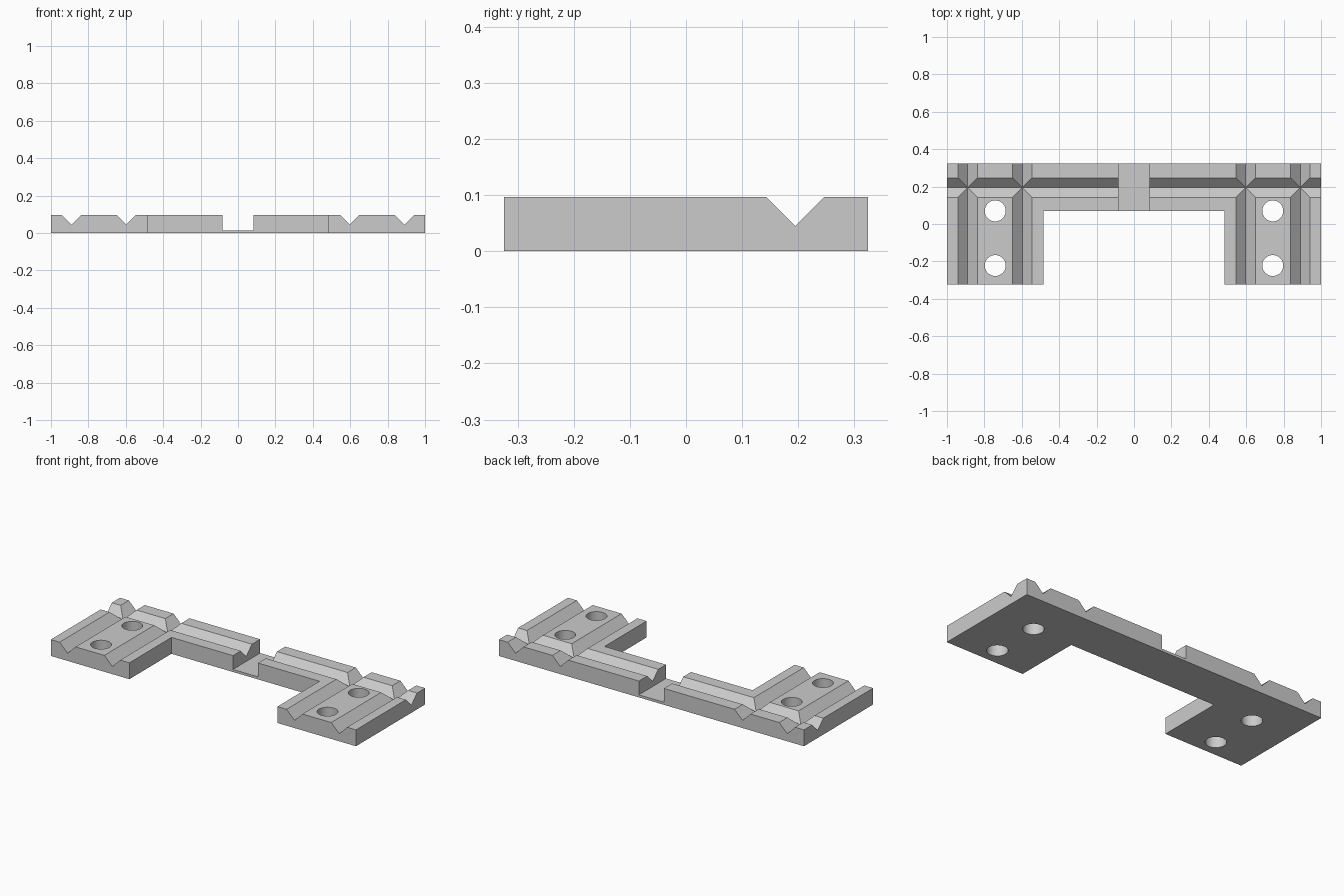
import bpy
import bmesh
import math
from mathutils import Matrix, Vector

if "Cube" in bpy.data.objects:
    bpy.data.objects.remove(bpy.data.objects["Cube"], do_unlink=True)

TOP = 0.097
HALF_Y = 0.324
GROOVE = 0.052      # groove depth and half width
SLOT_FLOOR = 0.015

grey = bpy.data.materials.new("plain grey")
grey.use_nodes = True
colour = (0.6, 0.6, 0.6, 1)
grey.diffuse_color = colour
grey.node_tree.nodes["Principled BSDF"].inputs["Base Color"].default_value = colour


def prism(name, points, direction):
    """Extrude a closed outline along a direction."""
    bm = bmesh.new()
    face = bm.faces.new([bm.verts.new(p) for p in points])
    extruded = bmesh.ops.extrude_face_region(bm, geom=[face])
    moved = [v for v in extruded["geom"] if isinstance(v, bmesh.types.BMVert)]
    bmesh.ops.translate(bm, verts=moved, vec=Vector(direction))
    bmesh.ops.recalc_face_normals(bm, faces=bm.faces[:])
    return finish(name, bm)


def finish(name, bm):
    mesh = bpy.data.meshes.new(name)
    bm.to_mesh(mesh)
    bm.free()
    mesh.materials.append(grey)
    obj = bpy.data.objects.new(name, mesh)
    bpy.context.collection.objects.link(obj)
    return obj


def groove_outline():
    """V section, carried a little above the top face."""
    wide = GROOVE + 0.05
    return [(0, TOP - GROOVE), (wide, TOP + 0.05), (-wide, TOP + 0.05)]


def hole(x, y):
    bm = bmesh.new()
    bmesh.ops.create_cone(bm, cap_ends=True, segments=48, radius1=0.056, radius2=0.056,
                          depth=0.4, matrix=Matrix.Translation((x, y, 0.05)))
    return finish("hole_cutter", bm)


# U-shaped plate
half = [(0.485, 0.07), (0.485, -HALF_Y), (1, -HALF_Y), (1, HALF_Y)]
outline = half + [(-x, y) for x, y in reversed(half)]
plate = prism("bracket_plate", [(x, y, 0) for x, y in outline], (0, 0, TOP))

# Grooves along the legs and bolt holes, on both sides
cutters = []
for side in (-1, 1):
    for gx in (0.597, 0.89):
        cutters.append(prism("leg_groove_cutter",
                             [(side * gx + u, -0.5, z) for u, z in groove_outline()], (0, 1, 0)))
    for hy in (0.07, -0.222):
        cutters.append(hole(side * 0.742, hy))

# Groove along the crossbar
cutters.append(prism("crossbar_groove_cutter",
                     [(-1.2, 0.195 + u, z) for u, z in groove_outline()], (2.4, 0, 0)))

# Square slot across the middle
s = 0.082
cutters.append(prism("slot_cutter",
                     [(-s, -0.5, SLOT_FLOOR), (s, -0.5, SLOT_FLOOR), (s, -0.5, 0.2), (-s, -0.5, 0.2)],
                     (0, 1, 0)))

for cutter in cutters:
    cutter.hide_render = True
    mod = plate.modifiers.new("cut", "BOOLEAN")
    mod.operation = "DIFFERENCE"
    mod.solver = "EXACT"
    mod.object = cutter

# Apply the cuts, then drop the cutters
bpy.context.view_layer.update()
evaluated = plate.evaluated_get(bpy.context.evaluated_depsgraph_get())
result = bpy.data.meshes.new_from_object(evaluated)
plate.modifiers.clear()
plate.data = result
result.name = "bracket_plate"
for cutter in cutters:
    bpy.data.objects.remove(cutter, do_unlink=True)
result.materials.clear()
result.materials.append(grey)
for poly in result.polygons:
    poly.material_index = 0

# Smooth hole walls, crisp edges elsewhere
bpy.ops.object.select_all(action="DESELECT")
plate.select_set(True)
bpy.context.view_layer.objects.active = plate
bpy.ops.object.shade_smooth_by_angle(angle=math.radians(30))
